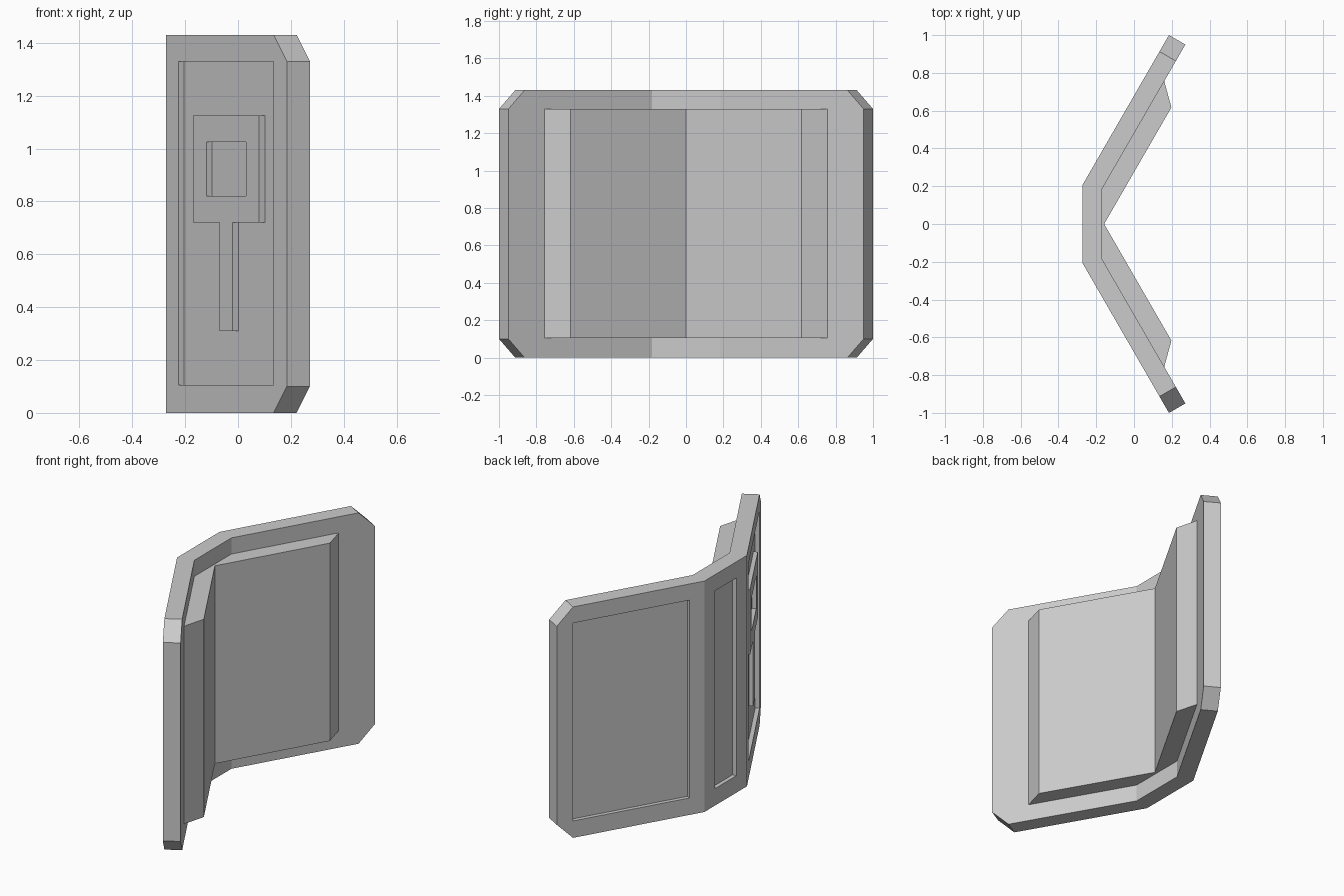
import bpy, bmesh
from math import sin, cos, radians
from mathutils import Matrix, Vector

cube = bpy.data.objects.get("Cube")
if cube:
    bpy.data.objects.remove(cube, do_unlink=True)

HEIGHT, LOW, HIGH = 1.43, 0.105, 1.33
DEPTH = 0.025
S, C = sin(radians(30)), cos(radians(30))
UP = Vector((0, 0, 1))

grey = bpy.data.materials.new("plain grey")
grey.use_nodes = True
grey.diffuse_color = (0.6, 0.6, 0.6, 1)
grey.node_tree.nodes["Principled BSDF"].inputs["Base Color"].default_value = (0.6, 0.6, 0.6, 1)


def frame(origin, along, out):
    """Local x runs along a panel, local y runs up, local z points outwards."""
    m = Matrix((along, UP, out)).transposed().to_4x4()
    m.translation = origin
    return m


def prism(name, outline, low, high, matrix=Matrix(), corner_cuts=()):
    bm = bmesh.new()
    face = bm.faces.new([bm.verts.new((a, b, low)) for a, b in outline])
    new = bmesh.ops.extrude_face_region(bm, geom=[face])["geom"]
    bmesh.ops.translate(bm, vec=(0, 0, high - low),
                        verts=[v for v in new if isinstance(v, bmesh.types.BMVert)])
    bm.transform(matrix)
    for point, normal in corner_cuts:
        geom = bm.verts[:] + bm.edges[:] + bm.faces[:]
        cut = bmesh.ops.bisect_plane(bm, geom=geom, plane_co=point, plane_no=normal,
                                     clear_outer=True)["geom_cut"]
        bmesh.ops.holes_fill(bm, edges=[e for e in cut if isinstance(e, bmesh.types.BMEdge)])
    bmesh.ops.recalc_face_normals(bm, faces=bm.faces[:])
    mesh = bpy.data.meshes.new(name)
    bm.to_mesh(mesh)
    bm.free()
    mesh.materials.append(grey)
    obj = bpy.data.objects.new(name, mesh)
    bpy.context.collection.objects.link(obj)
    return obj


def rect(a0, a1, b0, b1):
    return [(a0, b0), (a1, b0), (a1, b1), (a0, b1)]


def carve(target, cutter):
    cutter.hide_render = True
    mod = target.modifiers.new("carve", "BOOLEAN")
    mod.operation, mod.solver, mod.object = "DIFFERENCE", "EXACT", cutter
    bpy.context.view_layer.objects.active = target
    bpy.ops.object.modifier_apply(modifier=mod.name)
    bpy.data.objects.remove(cutter, do_unlink=True)


def mirrored(half):
    return half + [(x, -y) for x, y in reversed(half) if y]


# Panel frames: two wings folded back from a narrow middle
wings = [frame((-0.272, side * 0.208, 0), Vector((S, side * C, 0)),
               Vector((-C, side * S, 0))) for side in (-1, 1)]
middle = frame((-0.272, 0, 0), Vector((0, -1, 0)), Vector((-1, 0, 0)))

# Folded plate with clipped outer corners
cuts = []
for w in wings:
    along = w.to_3x3() @ Vector((1, 0, 0))
    for z, tilt in ((HIGH, UP), (HEIGHT - HIGH, -UP)):
        cuts.append((w @ Vector((0.914, z, 0)), along + tilt))
outer = [(-0.272, 0.208), (0.185, 1.0)]
inner = [(0.272, 0.95), (-0.172, 0.181)]
shell = outer + inner
plate = prism("folded_plate", shell + [(x, -y) for x, y in reversed(shell)],
              0, HEIGHT, corner_cuts=cuts)

# Sunken panels on the outside
for m, a0, a1 in ((wings[0], 0.094, 0.814), (wings[1], 0.094, 0.814), (middle, -0.104, 0.104)):
    carve(plate, prism("panel_cutter", rect(a0, a1, LOW, HIGH), -DEPTH, 0.05, m))

# Raised square ring with a stem inside the front panel
ring = [(0.404, 0.31), (0.504, 0.31), (0.504, 0.72), (0.704, 0.72),
        (0.704, 1.125), (0.204, 1.125), (0.204, 0.72), (0.404, 0.72)]
relief = prism("raised_ring_and_stem", ring, -DEPTH - 0.005, 0, wings[0])
carve(relief, prism("ring_cutter", rect(0.304, 0.604, 0.82, 1.025), -DEPTH, 0.05, wings[0]))

# Thick pad on the inside of the fold
pad = [(-0.158, 0), (0.198, 0.617), (0.16, 0.757), (-0.18, 0.168)]
prism("inner_pad", mirrored(pad), LOW, HIGH)
